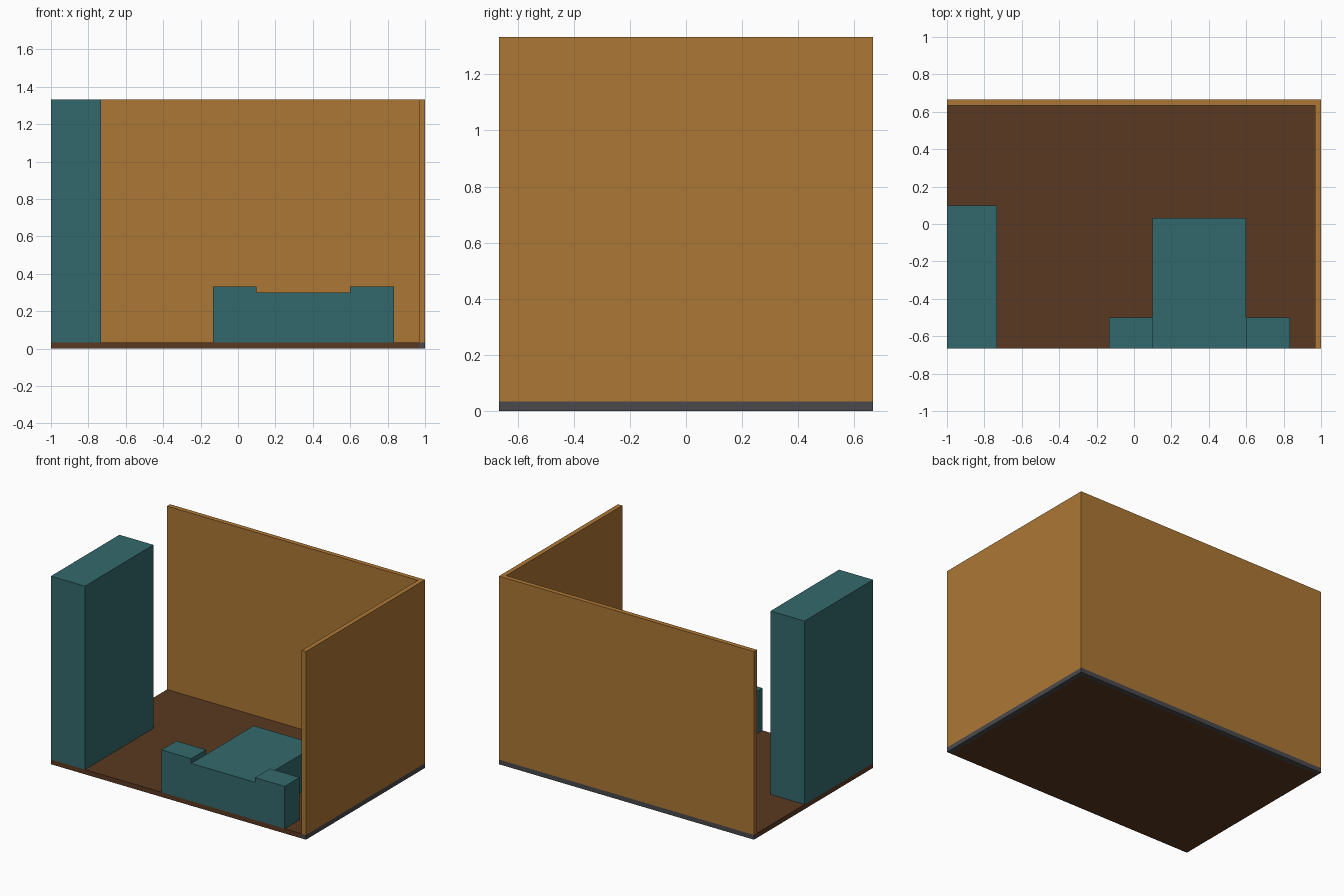
import bpy

cube = bpy.data.objects.get("Cube")
if cube:
    bpy.data.objects.remove(cube, do_unlink=True)


def linear(c):
    c /= 255
    return c / 12.92 if c <= 0.04045 else ((c + 0.055) / 1.055) ** 2.4


def material(name, rgb):
    m = bpy.data.materials.new(name)
    m.use_nodes = True
    col = (*[linear(c) for c in rgb], 1)
    m.diffuse_color = col
    bsdf = next(n for n in m.node_tree.nodes if n.type == 'BSDF_PRINCIPLED')
    bsdf.inputs["Base Color"].default_value = col
    return m


ochre = material("ochre_wall", (174, 119, 53))
brown = material("dark_brown_floor", (90, 57, 33))
teal = material("teal_furniture", (52, 105, 108))
grey = material("dark_grey_base", (74, 74, 77))


def prism(name, outline, z0, z1, mat):
    """Extrude a counter-clockwise floor outline from z0 to z1."""
    n = len(outline)
    verts = [(x, y, z) for z in (z0, z1) for x, y in outline]
    faces = [tuple(reversed(range(n))), tuple(range(n, 2 * n))]
    faces += [(i, (i + 1) % n, (i + 1) % n + n, i + n) for i in range(n)]
    mesh = bpy.data.meshes.new(name)
    mesh.from_pydata(verts, [], faces)
    mesh.materials.append(mat)
    ob = bpy.data.objects.new(name, mesh)
    bpy.context.collection.objects.link(ob)
    return ob


def box(name, x0, x1, y0, y1, z0, z1, mat):
    return prism(name, [(x0, y0), (x1, y0), (x1, y1), (x0, y1)], z0, z1, mat)


X, Y, T, H = 1.0, 0.6667, 0.0333, 1.3333   # half width, half depth, thickness, height

# Floor slab, and the L-shaped walls on their base strip
box("floor", -X, X - T, -Y, Y - T, 0, T, brown)
corner = [(X - T, -Y), (X, -Y), (X, Y), (-X, Y), (-X, Y - T), (X - T, Y - T)]
prism("wall_base", corner, 0, T, grey)
prism("walls", corner, T, H, ochre)

# Furniture along the open front edge
box("wardrobe", -X, -0.7333, -Y, 0.1, T, H, teal)
box("bed", 0.1, 0.6, -Y, 0.0333, T, 0.3, teal)
box("right_nightstand", -0.1333, 0.1, -Y, -0.5, T, 0.3333, teal)
box("left_nightstand", 0.6, 0.8333, -Y, -0.5, T, 0.3333, teal)
